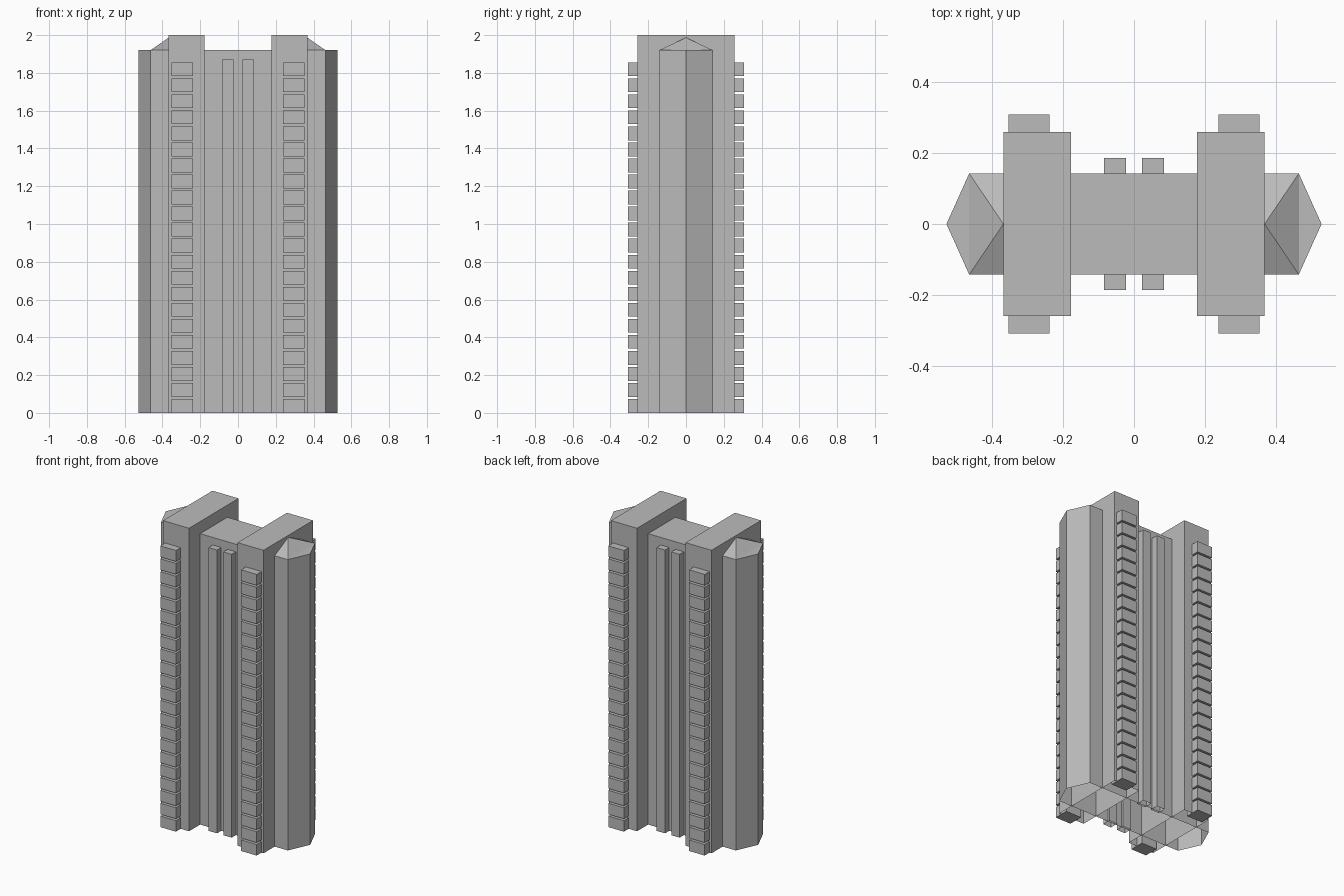
import bpy, bmesh

if "Cube" in bpy.data.objects:
    bpy.data.objects.remove(bpy.data.objects["Cube"])

concrete = bpy.data.materials.new("grey_concrete")
concrete.diffuse_color = (0.5, 0.5, 0.5, 1)
concrete.use_nodes = True
concrete.node_tree.nodes["Principled BSDF"].inputs["Base Color"].default_value = concrete.diffuse_color


def finish(name, bm):
    bmesh.ops.recalc_face_normals(bm, faces=bm.faces)
    me = bpy.data.meshes.new(name)
    bm.to_mesh(me)
    bm.free()
    me.materials.append(concrete)
    ob = bpy.data.objects.new(name, me)
    bpy.context.collection.objects.link(ob)
    return ob


def add_box(bm, lo, hi, open_bottom=False):
    vs = bmesh.ops.create_cube(bm, size=1)["verts"]
    for v in vs:
        v.co = [lo[i] if v.co[i] < 0 else hi[i] for i in range(3)]
    if open_bottom:
        base = [f for f in {f for v in vs for f in v.link_faces}
                if all(v.co.z < lo[2] + 1e-5 for v in f.verts)]
        bmesh.ops.delete(bm, geom=base, context='FACES_ONLY')


def span(side, a, b):
    return sorted((side * a, side * b))


# Main body: long slab with pointed ends, open underneath
W, TIP, D, H = 0.463, 0.527, 0.142, 1.92
TOWER_IN, TOWER_OUT, PEAK = 0.177, 0.367, 1.987
outline = [(-TIP, 0), (-W, -D), (W, -D), (TIP, 0), (W, D), (-W, D)]
bm = bmesh.new()
low = [bm.verts.new((x, y, 0)) for x, y in outline]
top = [bm.verts.new((x, y, H)) for x, y in outline]
for i in range(6):
    j = (i + 1) % 6
    bm.faces.new((low[i], low[j], top[j], top[i]))
bm.faces.new(top)
finish("main_body", bm)

# Sloped caps on the pointed ends, leaning against the towers
for side, label in ((-1, "left"), (1, "right")):
    bm = bmesh.new()
    peak = bm.verts.new((side * TOWER_OUT, 0, PEAK))
    ring = [bm.verts.new((side * x, y, H)) for x, y in
            ((TOWER_OUT, -D), (W, -D), (W, D), (TOWER_OUT, D))]
    for i in range(4):
        bm.faces.new((ring[i], ring[(i + 1) % 4], peak))
    finish(label + "_end_cap", bm)

# Tall cross towers
for side, label in ((-1, "left"), (1, "right")):
    bm = bmesh.new()
    x0, x1 = span(side, TOWER_IN, TOWER_OUT)
    add_box(bm, (x0, -0.258, 0), (x1, 0.258, 2.0), True)
    finish(label + "_tower", bm)

# Balcony stacks and central pilasters on both faces
FLOORS, PITCH, BALCONY_H = 22, 0.0849, 0.073
for sx, lx in ((-1, "left"), (1, "right")):
    for sy, ly in ((-1, "front"), (1, "back")):
        bm = bmesh.new()
        x0, x1 = span(sx, 0.238, 0.352)
        y0, y1 = span(sy, 0.21, 0.308)
        for k in range(FLOORS):
            z = k * PITCH
            add_box(bm, (x0, y0, z), (x1, y1, z + BALCONY_H))
        finish(f"{ly}_{lx}_balconies", bm)

        bm = bmesh.new()
        x0, x1 = span(sx, 0.023, 0.084)
        y0, y1 = span(sy, 0.13, 0.186)
        add_box(bm, (x0, y0, 0), (x1, y1, 1.87), True)
        finish(f"{ly}_{lx}_pilaster", bm)
